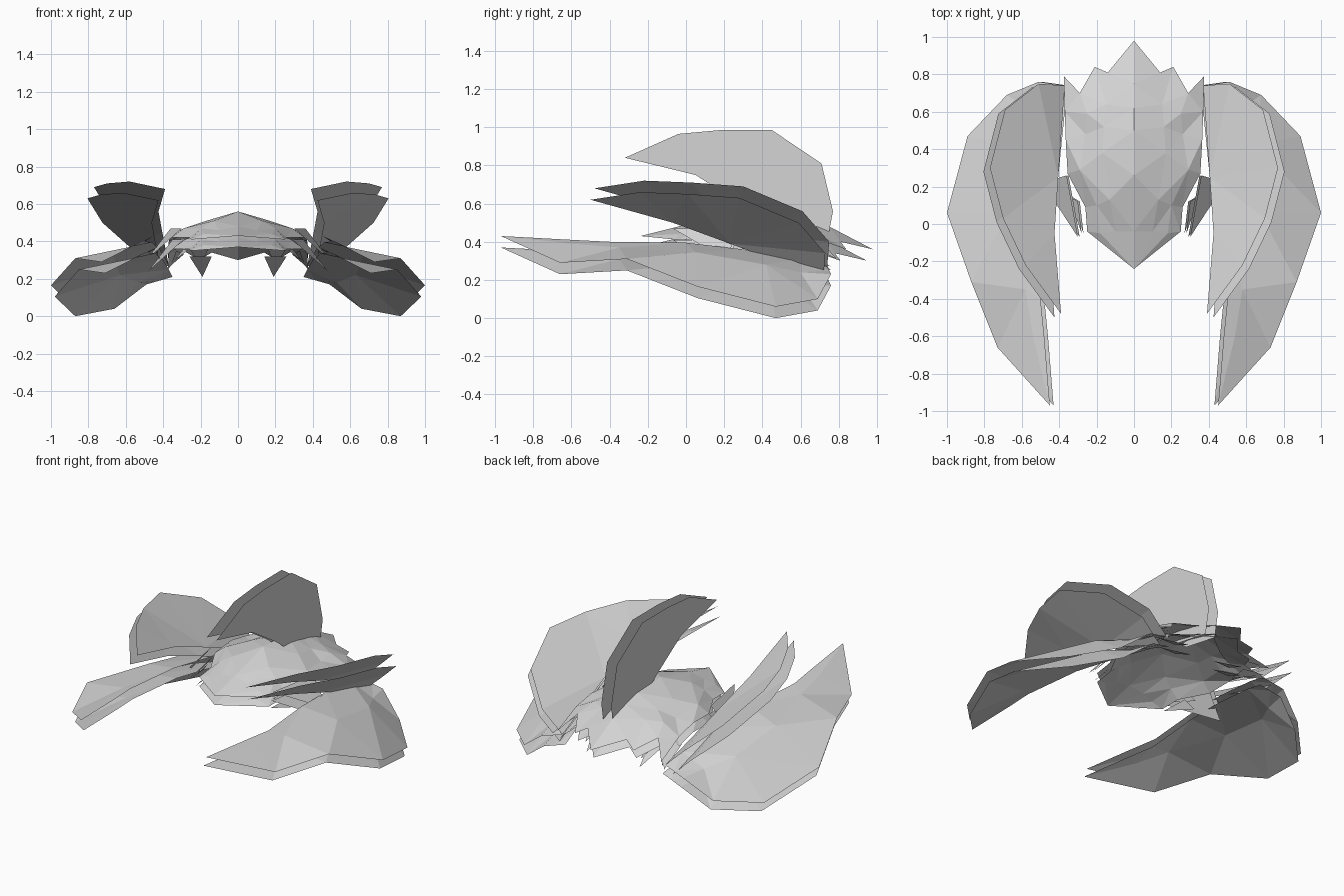
import bpy
import bmesh
from mathutils import Vector

cube = bpy.data.objects.get("Cube")
if cube:
    bpy.data.objects.remove(cube, do_unlink=True)

grey = bpy.data.materials.new("pale_grey")
grey.use_nodes = True
colour = (0.66, 0.66, 0.66, 1)
grey.diffuse_color = colour
grey.node_tree.nodes["Principled BSDF"].inputs["Base Color"].default_value = colour


def finish(name, bm, mirrored):
    """Weld, triangulate, face upward and add the matching half."""
    bmesh.ops.remove_doubles(bm, verts=bm.verts, dist=0.0005)
    bmesh.ops.triangulate(bm, faces=bm.faces)
    bmesh.ops.recalc_face_normals(bm, faces=bm.faces)
    if sum(f.normal.z * f.calc_area() for f in bm.faces) < 0:
        bmesh.ops.reverse_faces(bm, faces=bm.faces)
    mesh = bpy.data.meshes.new(name)
    bm.to_mesh(mesh)
    bm.free()
    mesh.materials.append(grey)
    obj = bpy.data.objects.new(name, mesh)
    bpy.context.collection.objects.link(obj)
    if mirrored:
        mod = obj.modifiers.new("mirror", 'MIRROR')
        mod.use_clip = True
        mod.merge_threshold = 0.001


def flat_sheets(name, outline, offset, mirrored=True):
    """Two open parallel copies of a flat outline."""
    for label, shift in (("upper", Vector()), ("lower", Vector(offset))):
        bm = bmesh.new()
        bm.faces.new([bm.verts.new(Vector(p) + shift) for p in outline])
        finish(f"{name}_{label}", bm, mirrored)


def lofted_sheets(name, rows, offset):
    """Two open parallel copies of a faceted surface through rows of points."""
    for label, shift in (("upper", Vector()), ("lower", Vector(offset))):
        bm = bmesh.new()
        for a, b in zip(rows, rows[1:]):
            for i in range(len(a) - 1):
                ring = []
                for p in (a[i], a[i + 1], b[i + 1], b[i]):
                    if p not in ring:
                        ring.append(p)
                if len(ring) > 2:
                    bm.faces.new([bm.verts.new(Vector(p) + shift) for p in ring])
        finish(f"{name}_{label}", bm, True)


# Upright central fin
fin = [(-.32, .84), (-.04, .965), (.18, .985), (.45, .985), (.71, .81),
       (.77, .56), (.74, .4), (.48, .45), (.3, .59), (.05, .75)]
flat_sheets("central_fin", [(0, y, z) for y, z in fin], (.07, 0, 0), False)

# Raised side wings
wing = [(.39, -.48, .68), (.58, -.22, .72), (.7, .03, .71), (.77, .3, .69),
        (.69, .61, .56), (.51, .75, .4), (.37, .74, .27), (.405, .25, .45),
        (.425, -.05, .56)]
flat_sheets("raised_wing", wing, (.035, -.02, -.06))

# Drooping lower wings, each row running from outer edge to inner edge
tip = (.45, -.97, .43)
lower = [
    [tip, tip, tip],
    [(.73, -.66, .29), (.54, -.6, .39), (.48, -.6, .41)],
    [(.87, -.31, .31), (.58, -.35, .37), (.5, -.4, .4)],
    [(1, .06, .165), (.68, .05, .345), (.46, 0, .395)],
    [(.89, .47, .06), (.65, .42, .28), (.42, .3, .36)],
    [(.68, .69, .1), (.55, .6, .24), (.39, .6, .31)],
    [(.51, .76, .23), (.44, .75, .25), (.37, .74, .27)],
]
lofted_sheets("lower_wing", lower, (-.02, 0, -.06))

# Domed body shell with a pointed nose and pleated flanks
nose = (0, -.24, .43)
body = [
    [nose, nose, nose, nose],
    [(0, -.04, .48), (.1, -.04, .46), (.18, -.05, .44), (.25, -.04, .41)],
    [(0, .26, .56), (.13, .13, .51), (.2, .1, .47), (.26, .09, .42)],
    [(0, .5, .55), (.17, .38, .51), (.29, .29, .47), (.355, .27, .42)],
    [(0, .62, .52), (.16, .52, .49), (.26, .48, .45), (.365, .45, .43)],
    [(0, .75, .48), (.15, .64, .47), (.25, .59, .46), (.37, .6, .4)],
]
lofted_sheets("body_shell", body, (0, 0, -.06))

# Jagged rear edge
lofted_sheets("tail_spikes", [
    [(0, .75, .48), (.075, .695, .475), (.15, .64, .47), (.25, .59, .46), (.37, .6, .4)],
    [(0, .98, .36), (.14, .81, .4), (.21, .84, .36), (.29, .7, .41), (.375, .79, .31)],
], (0, -.03, -.06))

# Small shards between body and wings
shards = {
    "front_shard": [(.3, -.07, .47), (.36, .26, .47), (.49, .22, .3)],
    "inner_shard": [(.28, -.05, .41), (.3, .12, .42), (.35, .15, .36)],
    "under_shard": [(.2, .75, .27), (.15, .55, .38), (.27, .55, .38)],
    "flank_shard": [(.34, .5, .41), (.37, .76, .33), (.3, .66, .39)],
}
for name, points in shards.items():
    flat_sheets(name, points, (-.01, 0, -.06))
